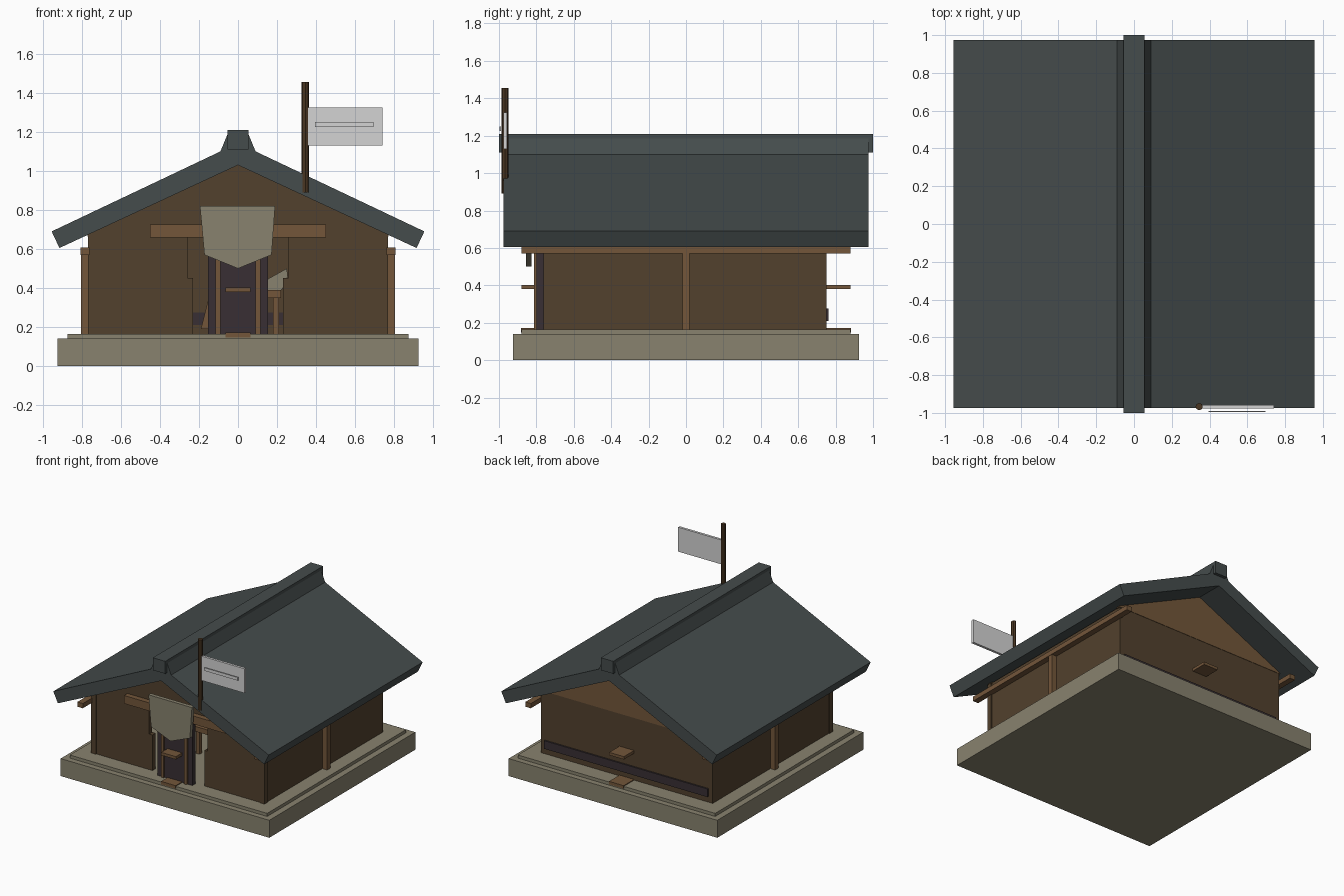
import bpy, bmesh, math

if "Cube" in bpy.data.objects:
    bpy.data.objects.remove(bpy.data.objects["Cube"])


def colour(name, r, g, b):
    m = bpy.data.materials.new(name)
    lin = [((c / 255 + 0.055) / 1.055) ** 2.4 for c in (r, g, b)]
    m.diffuse_color = (*lin, 1)
    m.use_nodes = True
    m.node_tree.nodes["Principled BSDF"].inputs["Base Color"].default_value = m.diffuse_color
    return m


STONE = colour("stone", 136, 130, 110)
WALL = colour("brown wall", 82, 65, 45)
WOOD = colour("light wood", 115, 86, 58)
DARK_WOOD = colour("dark wood", 74, 54, 34)
ROOF = colour("slate roof", 69, 76, 76)
DOOR = colour("dark door", 56, 47, 51)
FLAG = colour("pale flag", 212, 212, 212)


def prism(name, pts, y0, y1, mat):
    """Extrude an x-z outline from y0 to y1."""
    bm = bmesh.new()
    face = bm.faces.new([bm.verts.new((x, y0, z)) for x, z in pts])
    ext = bmesh.ops.extrude_face_region(bm, geom=[face])
    moved = [v for v in ext["geom"] if isinstance(v, bmesh.types.BMVert)]
    bmesh.ops.translate(bm, verts=moved, vec=(0, y1 - y0, 0))
    bmesh.ops.recalc_face_normals(bm, faces=bm.faces)
    me = bpy.data.meshes.new(name)
    bm.to_mesh(me)
    bm.free()
    ob = bpy.data.objects.new(name, me)
    bpy.context.collection.objects.link(ob)
    me.materials.append(mat)
    return ob


def box(name, x0, x1, y0, y1, z0, z1, mat):
    return prism(name, [(x0, z0), (x1, z0), (x1, z1), (x0, z1)], y0, y1, mat)


def pair(name, x0, x1, *rest):
    """The same box on the right and the left."""
    box("right_" + name, x0, x1, *rest)
    box("left_" + name, -x1, -x0, *rest)


# Stone base with a raised floor
box("base", -0.925, 0.925, -0.925, 0.925, 0, 0.14, STONE)
box("floor", -0.875, 0.875, -0.88, 0.88, 0.14, 0.165, STONE)

# Walls, with a stepped entrance opening in the front
pair("side_wall", 0.725, 0.762, -0.72, 0.75, 0.165, 0.67, WALL)
box("back_wall", -0.725, 0.725, 0.71, 0.75, 0.165, 0.67, WALL)
for side, s in (("right", 1), ("left", -1)):
    outline = [(0.23, 0.165), (0.73, 0.165), (0.73, 0.665), (0.26, 0.665), (0.26, 0.45), (0.23, 0.45)]
    prism(side + "_front_wall", [(s * x, z) for x, z in outline], -0.755, -0.715, WALL)
pair("corner_post", 0.727, 0.768, -0.762, -0.72, 0.165, 0.67, WALL)

# Triangular gables under the roof
gable = [(-0.77, 0.665), (0.77, 0.665), (0.77, 0.68), (0, 1.035), (-0.77, 0.68)]
prism("front_gable", gable, -0.757, -0.715, WALL)
prism("back_gable", gable, 0.715, 0.753, WOOD)

# Side posts and long eave beams
pair("side_post", 0.76, 0.805, -0.02, 0.02, 0.165, 0.57, WOOD)
pair("eave_beam", 0.76, 0.808, -0.88, 0.88, 0.57, 0.608, WOOD)

# Roof with a flared ridge and a ridge cap
half = [(0.915, 0.605), (0.955, 0.69), (0.09, 1.10), (0.055, 1.185)]
prism("roof", [(0, 1.03)] + half + [(-x, z) for x, z in reversed(half)], -0.975, 0.975, ROOF)
box("ridge_cap", -0.055, 0.055, -1.0, 1.0, 1.11, 1.21, ROOF)

# Entrance: lintel, door, door posts, hanging cloth
box("lintel", -0.45, 0.45, -0.80, -0.75, 0.66, 0.725, WOOD)
box("door", -0.155, 0.155, -0.80, -0.757, 0.165, 0.66, DOOR)
pair("door_post", 0.09, 0.115, -0.812, -0.79, 0.165, 0.66, WOOD)
prism("entrance_cloth", [(-0.195, 0.82), (0.19, 0.82), (0.172, 0.57), (0, 0.50), (-0.172, 0.57)],
      -0.855, -0.825, STONE)

# Small shelves and steps at the front and back
for side, y0, y1 in (("front", -0.88, -0.79), ("back", 0.74, 0.88)):
    box(side + "_shelf", -0.065, 0.065, y0, y1, 0.38, 0.403, WOOD)
    box(side + "_step", -0.065, 0.065, y0 - 0.002, y1 + 0.002, 0.147, 0.171, WOOD)

# Dark band through the lower back wall
box("back_band", -0.725, 0.725, 0.705, 0.762, 0.21, 0.275, DOOR)

# Table, leaning post and cushion seen through the entrance
box("table_top", -0.15, 0.22, -0.35, 0.05, 0.35, 0.39, WOOD)
for x in (-0.14, 0.18):
    for y in (-0.33, 0.01):
        box("table_leg", x, x + 0.03, y, y + 0.03, 0.165, 0.35, WOOD)
prism("leaning_post", [(-0.19, 0.19), (-0.155, 0.19), (-0.155, 0.33)], -0.40, -0.37, WOOD)
prism("cushion", [(0.10, 0.39), (0.225, 0.39), (0.255, 0.46), (0.25, 0.50), (0.16, 0.45)],
      -0.30, -0.15, STONE)

# Flagpole with a flag and a thin stripe
bpy.ops.mesh.primitive_cylinder_add(vertices=8, radius=0.019, depth=0.565, location=(0.345, -0.967, 1.1725))
pole = bpy.context.object
pole.name = "flagpole"
pole.data.materials.append(DARK_WOOD)
box("flag", 0.36, 0.74, -0.977, -0.957, 1.13, 1.325, FLAG)
box("flag_stripe", 0.395, 0.695, -0.996, -0.989, 1.225, 1.25, FLAG)
